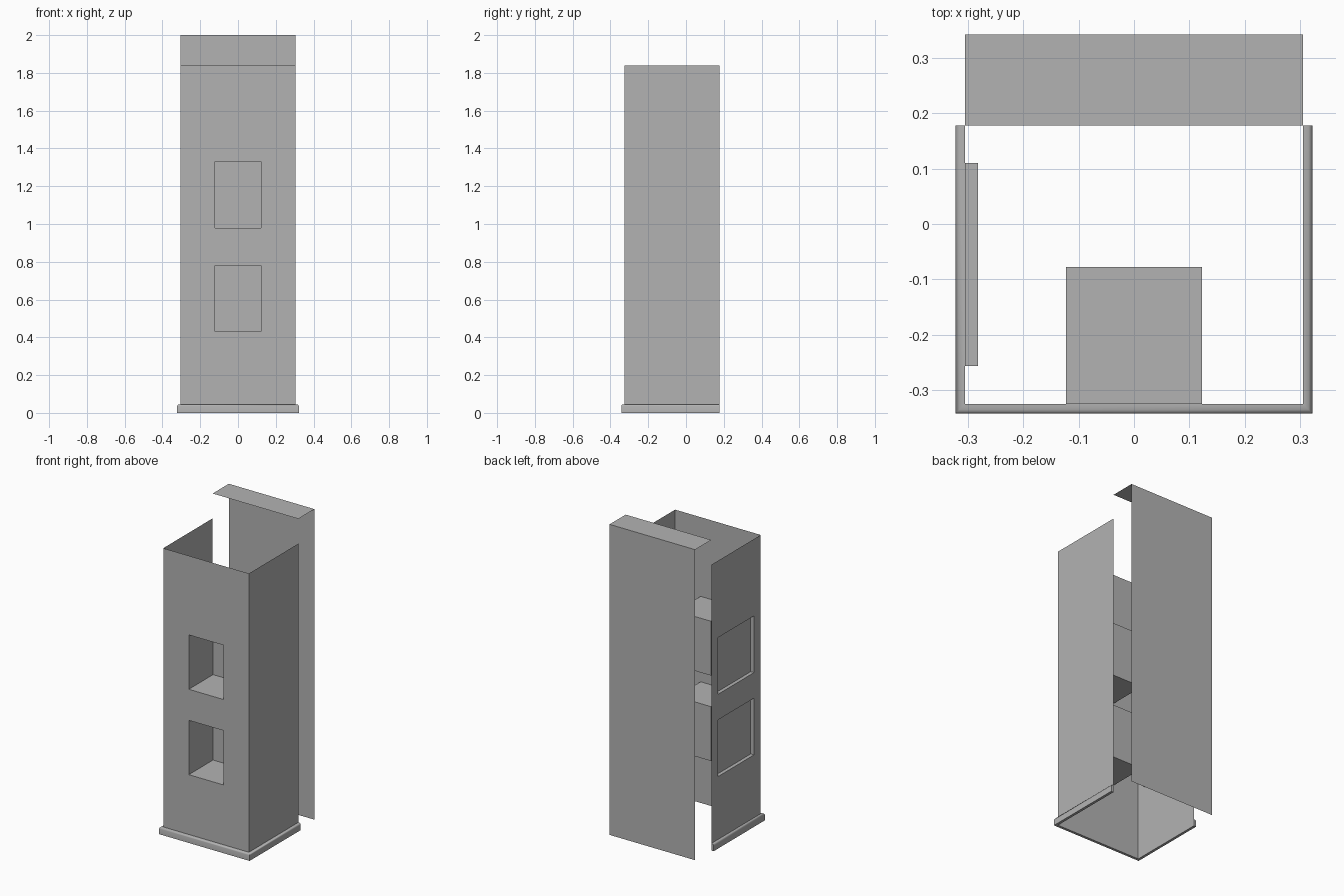
import bpy
import bmesh

if "Cube" in bpy.data.objects:
    bpy.data.objects.remove(bpy.data.objects["Cube"], do_unlink=True)

grey = bpy.data.materials.new("plain grey")
grey.use_nodes = True
GREY = (0.45, 0.45, 0.45, 1.0)
grey.diffuse_color = GREY
grey.node_tree.nodes["Principled BSDF"].inputs["Base Color"].default_value = GREY

W = 0.305                    # half width of the body
FRONT, REAR = -0.325, 0.178  # depth range of the body
BACK = 0.342                 # plane of the detached back panel
BASE, TOP = 0.045, 1.84      # height range of the body walls


def finish(name, bm):
    bmesh.ops.remove_doubles(bm, verts=bm.verts, dist=0.0001)
    mesh = bpy.data.meshes.new(name)
    bm.to_mesh(mesh)
    bm.free()
    obj = bpy.data.objects.new(name, mesh)
    obj.data.materials.append(grey)
    bpy.context.collection.objects.link(obj)
    return obj


def quad(bm, points):
    return bm.faces.new([bm.verts.new(p) for p in points])


def sheet(name, place, us, vs, depth=0.0):
    """Thin sheet cut on a grid; odd cells become open pockets of given depth."""
    bm = bmesh.new()
    for i in range(len(us) - 1):
        for j in range(len(vs) - 1):
            ring = [(us[i], vs[j]), (us[i + 1], vs[j]),
                    (us[i + 1], vs[j + 1]), (us[i], vs[j + 1])]
            pocket = i % 2 == 1 and j % 2 == 1
            quad(bm, [place(u, v, depth if pocket else 0) for u, v in ring])
            if pocket:
                for a, b in zip(ring, ring[1:] + ring[:1]):
                    quad(bm, [place(*a, 0), place(*b, 0),
                              place(*b, depth), place(*a, depth)])
    return finish(name, bm)


# Front wall with two deep openings
sheet("front_wall", lambda u, v, d: (u, FRONT + d, v),
      [-W, -0.123, 0.123, W], [BASE, 0.43, 0.78, 0.98, 1.33, TOP], 0.247)

# Right wall with two shallow square recesses
sheet("right_wall", lambda u, v, d: (-W + d, -u, v),
      [-REAR, -0.11, 0.256, -FRONT], [BASE, 0.45, 0.815, 0.98, 1.345, TOP], 0.023)

# Plain left wall
sheet("left_wall", lambda u, v, d: (W - d, u, v), [FRONT, REAR], [BASE, TOP])

# Detached back panel and its top flap
sheet("back_panel", lambda u, v, d: (-u, BACK - d, v), [-W, W], [0, 2])
sheet("top_flap", lambda u, v, d: (u, v, 2 - d), [-W, W], [REAR, BACK])

# Plinth moulding swept around the front and both sides
profile = [(0, 0), (0.017, 0), (0.017, 0.036), (0.015, 0.042), (0.01, BASE), (0, BASE)]
path = [(-W, REAR, -1, 0), (-W, FRONT, -1, -1), (W, FRONT, 1, -1), (W, REAR, 1, 0)]
bm = bmesh.new()
rings = [[bm.verts.new((x + o * dx, y + o * dy, z)) for o, z in profile]
         for x, y, dx, dy in path]
for r, s in zip(rings, rings[1:]):
    for k in range(len(profile)):
        m = (k + 1) % len(profile)
        bm.faces.new((r[k], s[k], s[m], r[m]))
bm.faces.new(rings[0])
bm.faces.new(rings[-1][::-1])
bmesh.ops.recalc_face_normals(bm, faces=bm.faces)
plinth = finish("plinth", bm)
bpy.ops.object.select_all(action="DESELECT")
plinth.select_set(True)
bpy.context.view_layer.objects.active = plinth
bpy.ops.object.shade_smooth_by_angle(angle=0.9)
